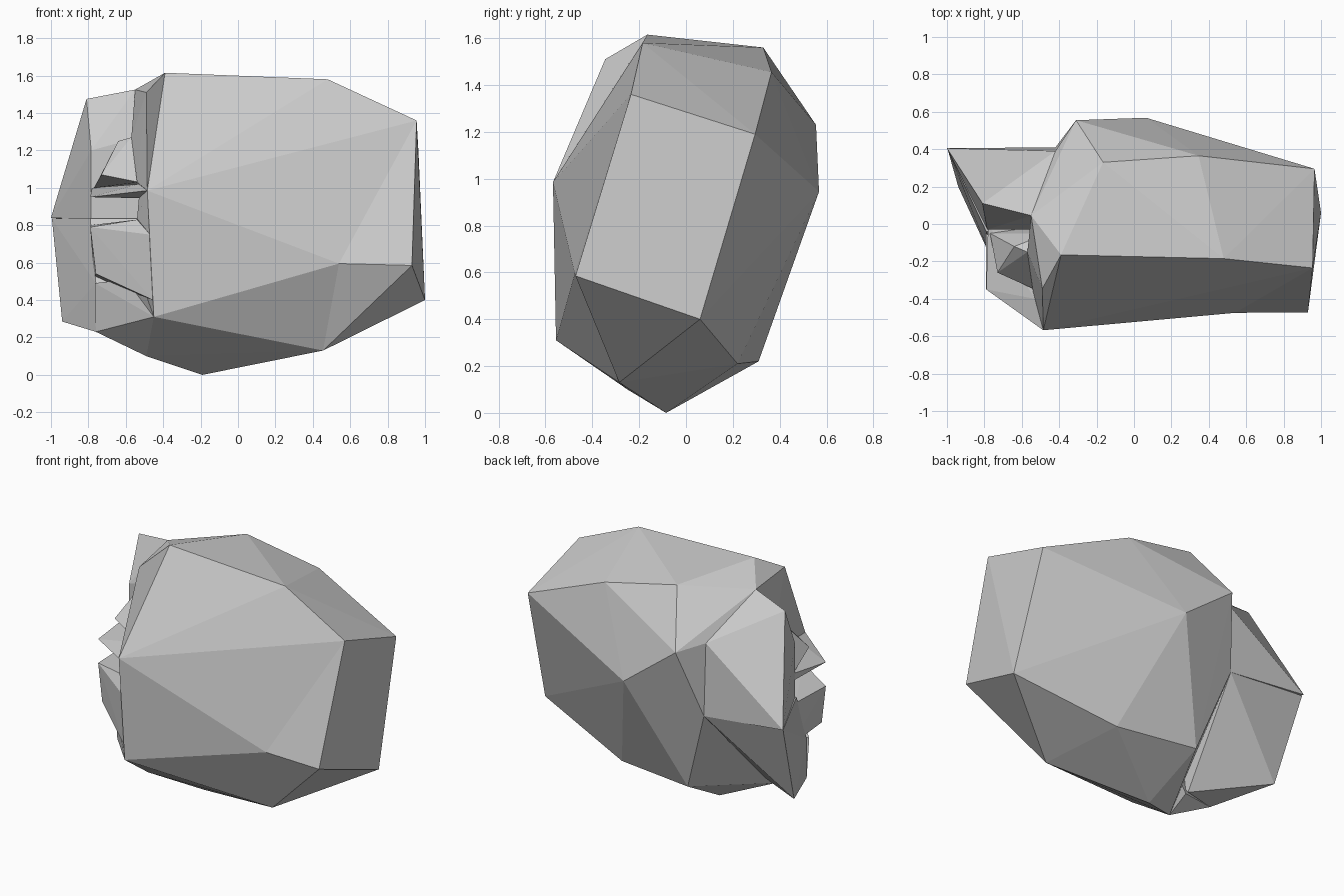
import bpy, bmesh


def hull(name, pts, push=None):
    """Faceted solid wrapped around a few corner points.
    push: final place of the first corner, moved after its facets are made."""
    bm = bmesh.new()
    vs = [bm.verts.new(p) for p in pts]
    bmesh.ops.convex_hull(bm, input=bm.verts)
    if push:
        vs[0].co = push
    loose = [v for v in bm.verts if not v.link_faces]
    bmesh.ops.delete(bm, geom=loose, context='VERTS')
    bmesh.ops.recalc_face_normals(bm, faces=bm.faces)
    me = bpy.data.meshes.new(name)
    bm.to_mesh(me)
    bm.free()
    ob = bpy.data.objects.new(name, me)
    bpy.context.collection.objects.link(ob)
    return ob


# shared corners where the broken side meets the rock
top_front = (-.39, -.165, 1.615)
top_step = (-.55, .045, 1.525)
back_step = (-.42, .39, 1.26)
back_low = (-.42, .41, .78)
front_mid = (-.485, -.568, .985)
front_low = (-.45, -.555, .31)
tip = (-1.0, .405, .84)

# large faceted rock, first corner is the slightly sunken front one
hull("main_rock", [
    (.54, -.60, .50),
    top_front, (.48, -.185, 1.58), (.955, -.235, 1.36),
    (.93, -.472, .585), (1.0, .06, .40), (.455, -.285, .13),
    (-.19, -.085, 0), (-.49, -.25, .10), front_low, front_mid,
    (.965, .295, 1.19), (.345, .365, 1.455), (-.165, .33, 1.56),
    (-.31, .555, 1.23), (.065, .568, .945), (.32, .22, .21),
    (-.23, .31, .22), top_step, back_step, back_low],
    push=(.54, -.475, .595))

# raised rim between the rock's front face and the broken side
hull("front_rim", [
    (-.49, -.345, 1.51), front_mid, top_front, top_step,
    (-.57, -.15, 1.27), (-.54, -.36, 1.03), (-.44, -.1, 1.0)])

# upper part of the broken side
hull("upper_side", [
    top_step, (-.81, .11, 1.475), tip, back_step, back_low,
    (-.785, -.03, 1.2), (-.53, -.03, 1.27), (-.785, -.03, .83),
    (-.46, -.03, .83)])

# lower part of the broken side
hull("lower_side", [
    (-.995, .395, .835), (-.97, .33, .71), (-.94, .2, .285),
    (-.76, -.19, .23), (-.51, -.1, .2), back_low,
    (-.79, -.04, .835), (-.45, -.04, .835),
    (-.76, -.19, .49), (-.45, -.3, .5)])

# pointed lump above the ledge
hull("upper_lump", [
    (-.64, -.12, 1.25), (-.57, -.15, 1.27), (-.73, -.26, 1.07),
    (-.77, -.05, 1.0), (-.53, -.35, 1.03), (-.46, .0, 1.0),
    (-.46, -.05, 1.25)])

# thin ledge above the slot
hull("upper_ledge", [
    (-.79, -.35, .95), (-.53, -.4, 1.02), (-.53, -.38, .945),
    (-.78, 0, 1.0), (-.78, 0, .95), (-.48, 0, 1.02), (-.48, 0, .945),
    front_mid])

# infill beside the slot
hull("slot_infill", [
    front_mid, (-.53, -.38, .945), (-.54, -.44, .83), (-.44, -.1, .95),
    (-.44, -.1, .8), (-.47, -.56, .75)])

# projecting ledge below the slot
hull("lower_ledge", [
    (-.79, -.35, .79), (-.54, -.47, .83), (-.76, -.35, .54),
    (-.6, -.43, .53), (-.79, -.03, .80), (-.77, -.03, .52),
    (-.46, -.1, .83), (-.46, -.1, .52), (-.47, -.56, .75), (-.455, -.55, .4)])

# sloping foot under the lower ledge
hull("foot", [
    (-.765, -.21, .49), (-.6, -.38, .51), front_low, (-.51, -.12, .2),
    (-.76, -.19, .23), (-.46, -.1, .5), (-.45, -.1, .25), (-.49, -.25, .10)])
